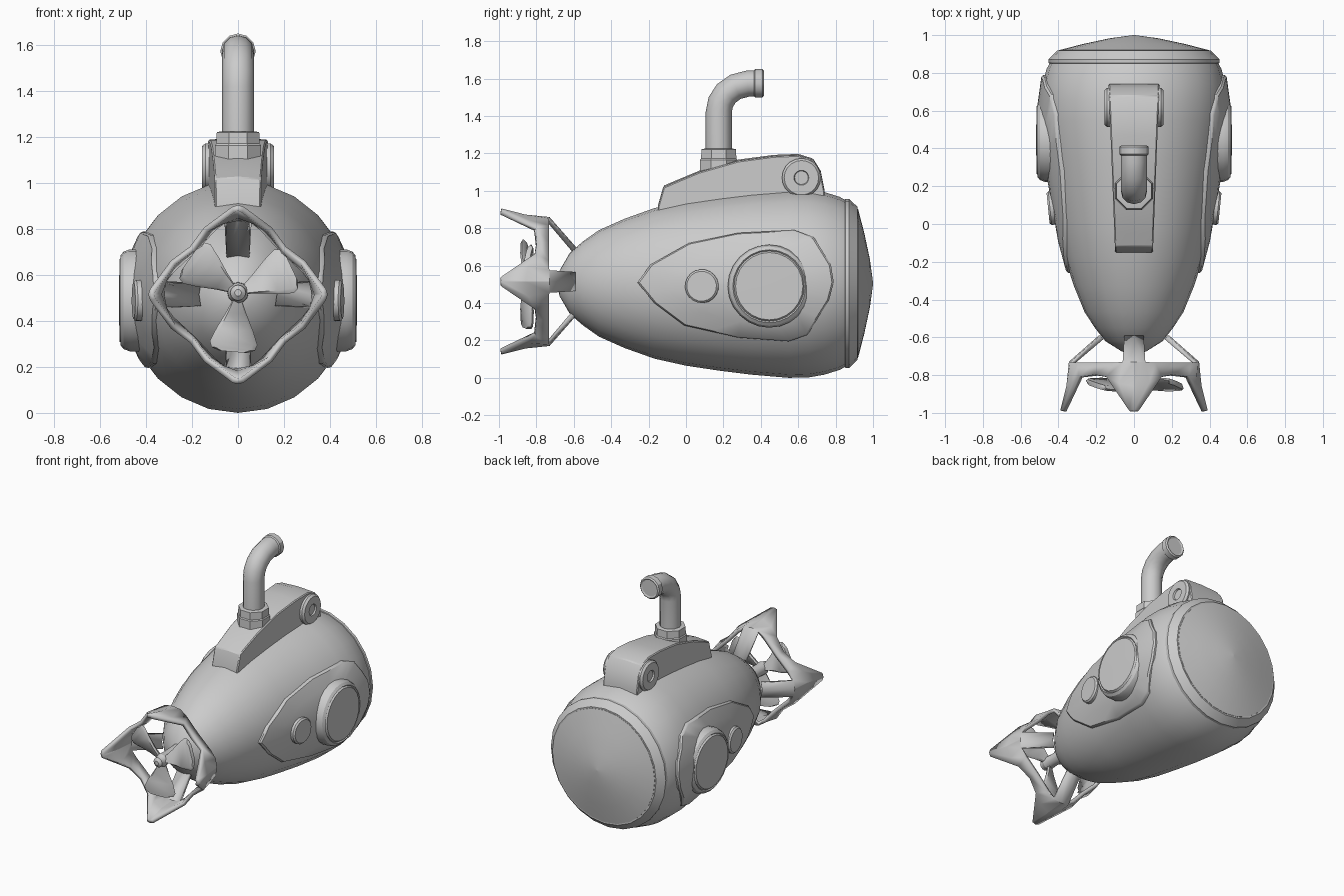
import bpy, bmesh
from math import sin, cos, pi, sqrt, radians
from mathutils import Vector

if "Cube" in bpy.data.objects:
    bpy.data.objects.remove(bpy.data.objects["Cube"])

ZC = 0.505   # hull axis height
ZT = 0.515   # tail axis height


def finish(name, bm, angle=30, solid=0, bevel=0):
    bmesh.ops.recalc_face_normals(bm, faces=bm.faces[:])
    me = bpy.data.meshes.new(name)
    bm.to_mesh(me)
    bm.free()
    ob = bpy.data.objects.new(name, me)
    bpy.context.collection.objects.link(ob)
    if solid:
        m = ob.modifiers.new("thickness", 'SOLIDIFY')
        m.thickness, m.offset = solid, 0
    if bevel:
        m = ob.modifiers.new("bevel", 'BEVEL')
        m.width, m.segments, m.angle_limit = bevel, 1, radians(40)
    bpy.ops.object.select_all(action='DESELECT')
    ob.select_set(True)
    bpy.context.view_layer.objects.active = ob
    bpy.ops.object.shade_smooth_by_angle(angle=radians(angle))
    return ob


def skin(name, rings, **kw):
    """Join closed loops of equal length and cap both ends."""
    bm = bmesh.new()
    vs = [[bm.verts.new(p) for p in ring] for ring in rings]
    for a, b in zip(vs, vs[1:]):
        for i in range(len(a)):
            j = (i + 1) % len(a)
            bm.faces.new((a[i], a[j], b[j], b[i]))
    bm.faces.new(vs[0])
    bm.faces.new(vs[-1])
    return finish(name, bm, **kw)


def lathe(name, profile, origin, axis, n=24, phase=0, squash=None, **kw):
    """Revolve (distance, radius) pairs about an axis."""
    q = Vector((0, 0, 1)).rotation_difference(Vector(axis).normalized())
    rings = []
    for t, r in profile:
        ring = []
        for i in range(n):
            a = 2 * pi * i / n + phase
            p = q @ Vector((r * cos(a), r * sin(a), t)) + Vector(origin)
            if squash:
                p.x *= squash(t)
            ring.append(p)
        rings.append(ring)
    return skin(name, rings, **kw)


# Hull: teardrop body, slightly narrower towards the tail
HULL = [(-.69, .01), (-.675, .07), (-.62, .165), (-.55, .225), (-.465, .285),
        (-.33, .345), (-.17, .402), (0, .44), (.18, .467), (.35, .488),
        (.55, .505), (.66, .502), (.74, .488), (.82, .463), (.855, .445)]


def squash(y):
    return .92 + .08 * min(1, max(0, (y - .1) / .7))


def hull_x(y, z):
    for (y0, r0), (y1, r1) in zip(HULL, HULL[1:]):
        if y0 <= y <= y1:
            r = r0 + (r1 - r0) * (y - y0) / (y1 - y0)
            return squash(y) * sqrt(max(0, r * r - (z - ZC) ** 2))
    return 0


lathe("hull", HULL, (0, 0, ZC), (0, 1, 0), squash=squash, angle=40)

# Nose: rim and shallow window dome
lathe("nose_rim", [(.84, .43), (.852, .452), (.872, .452), (.918, .408), (.918, .38)],
      (0, 0, ZC), (0, 1, 0), angle=20)
lathe("nose_window", [(.90, .40), (.92, .398), (.953, .27), (.983, .13), (1, .005)],
      (0, 0, ZC), (0, 1, 0), angle=25)

# Side panels following the hull, each with two portholes
OUTLINE = [(-.26, .51), (-.19, .605), (.015, .72), (.28, .775), (.58, .79), (.685, .75),
           (.775, .605), (.79, .51), (.765, .415), (.65, .23), (.55, .195),
           (.28, .215), (-.01, .28), (-.17, .4)]
LOOP = []
for (y0, z0), (y1, z1) in zip(OUTLINE, OUTLINE[1:] + OUTLINE[:1]):
    LOOP += [(y0, z0), ((y0 + y1) / 2, (z0 + z1) / 2)]
for s, side in ((1, "right"), (-1, "left")):
    rings = []
    for t, off in ((.1, .016), (.4, .016), (.7, .016), (.98, .016), (1, .008), (1, -.03)):
        ring = []
        for y, z in LOOP:
            y, z = .3 + (y - .3) * t, .5 + (z - .5) * t
            ring.append(Vector((s * (hull_x(y, z) + off), y, z)))
        rings.append(ring)
    skin(side + "_panel", rings, angle=35)
    lathe(side + "_large_porthole",
          [(.38, .222), (.472, .222), (.498, .212), (.512, .195), (.505, .188), (.516, .18), (.518, .05)],
          (0, .445, .49), (s, 0, 0), angle=25)
    lathe(side + "_small_porthole", [(-.1, .09), (.008, .09), (.018, .08)],
          (s * .437, .085, .49), (s, -.1, 0), n=20)

# Deck housing: side profile swept across a slightly tapering width
DECK = [(-.15, .85), (-.15, .915), (-.12, 1.02), (-.05, 1.05), (.07, 1.10), (.28, 1.16),
        (.47, 1.185), (.6, 1.19), (.68, 1.165), (.72, 1.1), (.74, 1.0), (.74, .85)]
rings = []
for s in (-1, 0, 1):
    rings.append([Vector((s * (.1 + .035 * (y + .15) / .9), y,
                          z + (.007 if s == 0 else 0))) for y, z in DECK])
skin("deck_housing", rings, bevel=.006, angle=25)
for s, side in ((1, "right"), (-1, "left")):
    lathe(side + "_lamp_disc",
          [(.10, .104), (.142, .104), (.156, .092), (.156, .04), (.146, .036)],
          (0, .617, 1.07), (s, 0, 0), n=20)

# Periscope: octagonal collar, bent pipe and end rim
lathe("periscope_collar", [(1.08, .11), (1.165, .108), (1.172, .102), (1.222, .1), (1.226, .08)],
      (0, .175, 0), (0, 0, 1), n=8, phase=pi / 8)
PATH = [(.175, 1.15, 0), (.175, 1.42, 0), (.186, 1.475, 22), (.215, 1.52, 45),
        (.265, 1.556, 66), (.33, 1.573, 84), (.38, 1.575, 90)]
rings = []
for y, z, tilt in PATH:
    t = radians(tilt)
    rings.append([Vector((.07 * cos(a), y + .07 * sin(a) * cos(t), z - .07 * sin(a) * sin(t)))
                  for a in (2 * pi * i / 12 for i in range(12))])
skin("periscope_pipe", rings, angle=40)
lathe("periscope_rim", [(.362, .068), (.37, .077), (.408, .077), (.416, .068), (.41, .058)],
      (0, 0, 1.575), (0, 1, 0), n=12)

# Tail: shroud band with four struts and four swept fin tips
bm = bmesh.new()


def tail_vert(quarter, lateral, radial, y):
    a = quarter * pi / 2
    return bm.verts.new((radial * cos(a) - lateral * sin(a), y, ZT + radial * sin(a) + lateral * cos(a)))


front, back = [], []
SECTION = [(-.14, .282, -.81), (-.075, .318, -.845), (0, .345, -.86),
           (.075, .318, -.845), (.14, .282, -.81), (.2, .2, -.80)]   # lateral, radial, rear y
for k in range(4):
    f = [tail_vert(k, l * (.75 if abs(l) < .15 else 1), r - .012 + (.02 if 0 < abs(l) < .15 else 0), -.735)
         for l, r, y in SECTION]
    b = [tail_vert(k, *p) for p in SECTION]
    tip = [tail_vert(k, l, r, -.99) for l, r in ((-.022, .37), (0, .378), (.022, .37))]
    root = [tail_vert(k, l, r, -.60) for l, r in ((-.05, .17), (0, .178), (.05, .17))]
    bm.faces.new((b[0], b[1], tip[0]))
    bm.faces.new((b[4], b[3], tip[2]))
    for i in (0, 1):
        bm.faces.new((b[i + 1], b[i + 2], tip[i + 1], tip[i]))
        bm.faces.new((f[i + 1], f[i + 2], root[i + 1], root[i]))
    front += f
    back += b
for i in range(len(front)):
    j = (i + 1) % len(front)
    bm.faces.new((front[i], front[j], back[j], back[i]))
finish("tail_shroud", bm, solid=.026, angle=25)

# Propeller: hub on a shaft and three twisted blades
lathe("propeller_hub", [(.6, .05), (.8, .04), (.86, .045), (.88, .035), (.90, .034), (.915, .015)],
      (0, 0, ZT + .008), (0, -1, 0), n=12)
BLADE = [(.02, .015, .5), (.09, .045, .45), (.16, .08, .35), (.22, .104, .25),
         (.245, .095, .22), (.258, .06, .2)]   # radius, half width, twist
for k in range(3):
    a = radians(25 + 120 * k)
    u, v = Vector((cos(a), 0, sin(a))), Vector((-sin(a), 0, cos(a)))
    rings = []
    for r, w, twist in BLADE:
        base = Vector((0, -.85, ZT + .008)) + u * r
        rings.append([base + v * (w * c) + Vector((0, w * c * twist + d * .014, 0))
                      for c, d in ((-1, 0), (-.8, -1), (.8, -1), (1, 0), (.8, 1), (-.8, 1))])
    skin("propeller_blade_%d" % (k + 1), rings, angle=45)
